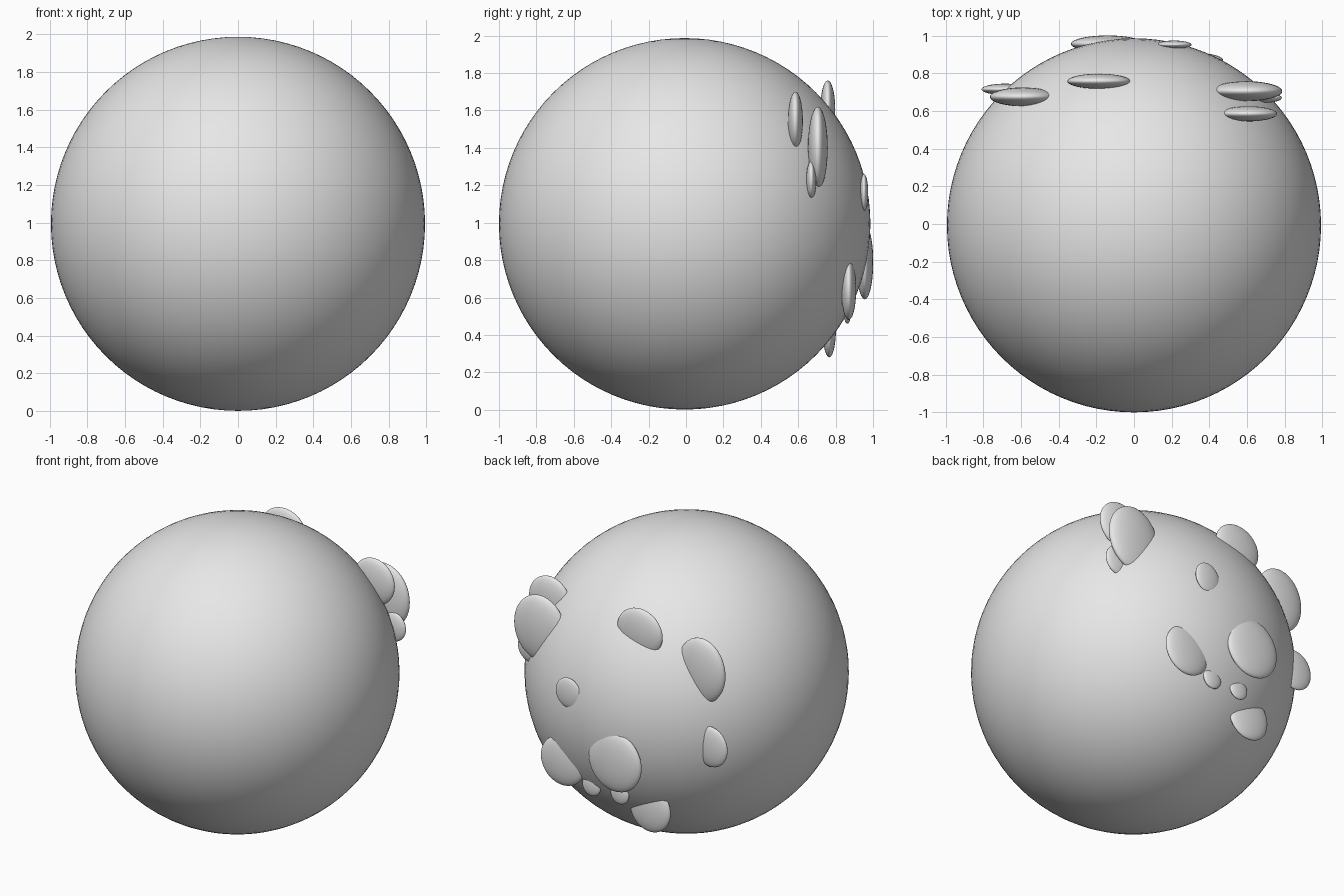
import bpy

grey = bpy.data.materials.new("plain grey")
grey.diffuse_color = (0.8, 0.8, 0.8, 1)


def ellipsoid(name, center, radii, segments, rings):
    """Smooth ball stretched to the given radii, with its poles on z."""
    bpy.ops.mesh.primitive_uv_sphere_add(segments=segments, ring_count=rings, radius=1, location=center)
    ob = bpy.context.object
    ob.name = name
    ob.scale = radii
    bpy.ops.object.transform_apply(location=False, rotation=False, scale=True)
    bpy.ops.object.shade_smooth()
    ob.data.materials.append(grey)
    return ob


# Main ball
ellipsoid("ball", (0, -0.007, 0.994), (0.993, 0.993, 0.993), 96, 48)

# Flat round patches half sunk into the back: x, y, z, then radii x, y, z
patches = [
    (0.597, 0.705, 1.40, 0.19, 0.053, 0.22),
    (0.608, 0.585, 1.545, 0.152, 0.04, 0.155),
    (0.685, 0.67, 1.23, 0.10, 0.027, 0.10),
    (-0.187, 0.758, 1.605, 0.167, 0.04, 0.155),
    (-0.59, 0.675, 1.42, 0.175, 0.05, 0.215),
    (-0.685, 0.715, 0.945, 0.125, 0.03, 0.135),
    (0.213, 0.952, 1.16, 0.092, 0.022, 0.10),
    (-0.14, 0.956, 0.79, 0.195, 0.045, 0.20),
    (0.308, 0.87, 0.645, 0.165, 0.04, 0.165),
    (0.10, 0.863, 0.53, 0.068, 0.02, 0.07),
    (-0.11, 0.863, 0.53, 0.068, 0.02, 0.07),
    (-0.27, 0.766, 0.435, 0.15, 0.036, 0.155),
]
for i, p in enumerate(patches, 1):
    ellipsoid(f"back_patch_{i}", p[:3], p[3:], 40, 20)
